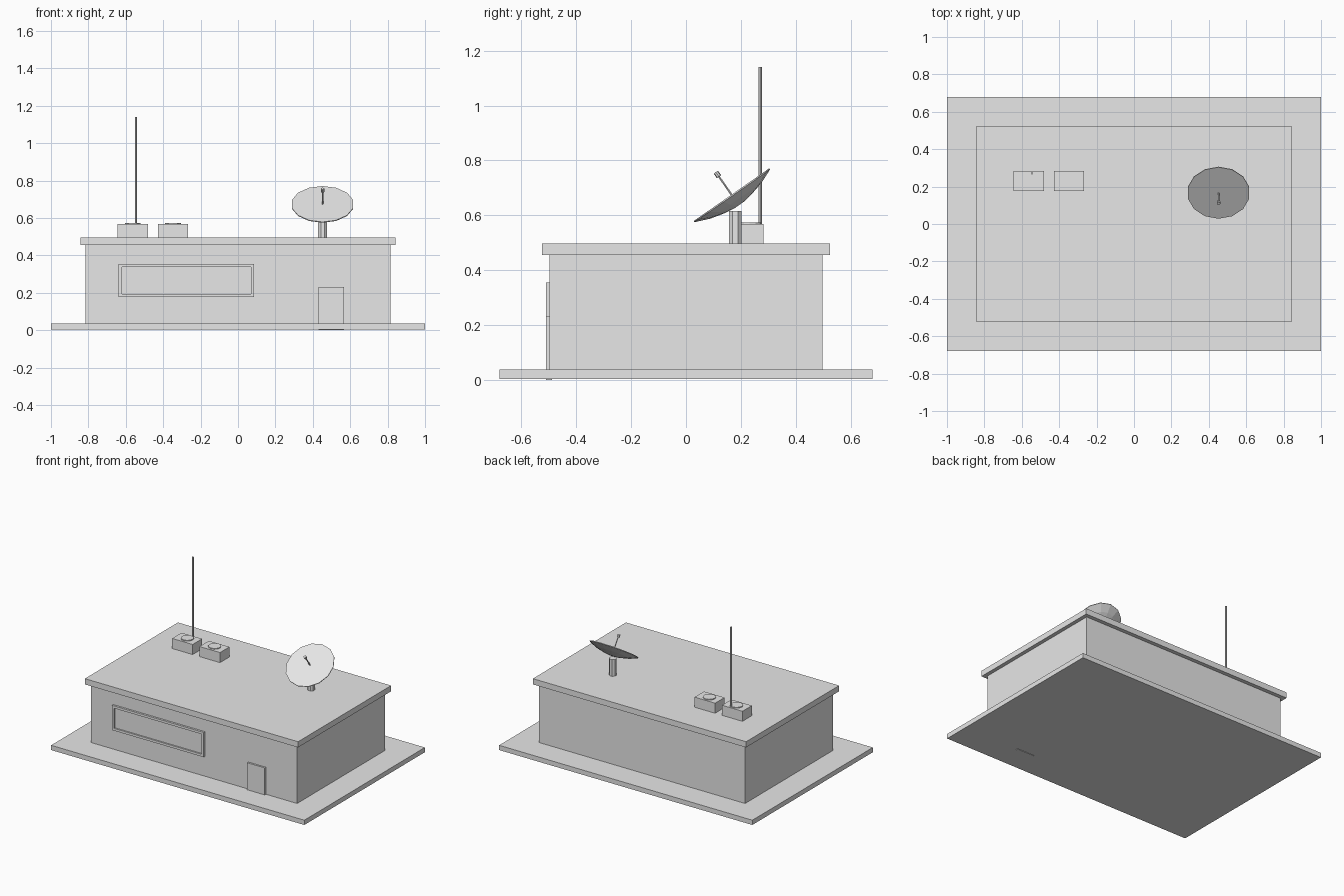
import bpy, bmesh, math
from mathutils import Vector, Matrix

if "Cube" in bpy.data.objects:
    bpy.data.objects.remove(bpy.data.objects["Cube"])

grey = bpy.data.materials.new("plain_grey")
grey.diffuse_color = (0.8, 0.8, 0.8, 1)
grey.use_nodes = True
grey.node_tree.nodes["Principled BSDF"].inputs["Base Color"].default_value = grey.diffuse_color


def finish(name, bm):
    bmesh.ops.recalc_face_normals(bm, faces=bm.faces)
    me = bpy.data.meshes.new(name)
    bm.to_mesh(me)
    bm.free()
    me.materials.append(grey)
    ob = bpy.data.objects.new(name, me)
    bpy.context.collection.objects.link(ob)
    return ob


def box(name, x0, x1, y0, y1, z0, z1, inset=0, recess=0):
    """Box by its limits; optional recessed panel on the front face."""
    bm = bmesh.new()
    size = Matrix.Diagonal((x1 - x0, y1 - y0, z1 - z0, 1))
    centre = Matrix.Translation(((x0 + x1) / 2, (y0 + y1) / 2, (z0 + z1) / 2))
    bmesh.ops.create_cube(bm, size=1, matrix=centre @ size)
    if inset:
        bm.normal_update()
        front = [f for f in bm.faces if f.normal.y < -0.9]
        bmesh.ops.inset_region(bm, faces=front, thickness=inset)
        walls = bmesh.ops.extrude_face_region(bm, geom=front)
        moved = [v for v in walls["geom"] if isinstance(v, bmesh.types.BMVert)]
        bmesh.ops.translate(bm, verts=moved, vec=(0, recess, 0))
        bmesh.ops.delete(bm, geom=front, context='FACES')
    return finish(name, bm)


def lathe(name, profile, sides, origin, axis=(0, 0, 1), turn=0.0):
    """Closed faceted solid from (radius, height) rings along an axis."""
    w = Vector(axis).normalized()
    u = Vector((1, 0, 0))
    v = w.cross(u)
    bm = bmesh.new()
    rings = []
    for r, h in profile:
        ring = []
        for i in range(sides):
            a = 2 * math.pi * i / sides + turn
            p = Vector(origin) + w * h + (u * math.cos(a) + v * math.sin(a)) * r
            ring.append(bm.verts.new(p))
        rings.append(ring)
    for a, b in zip(rings, rings[1:]):
        for i in range(sides):
            j = (i + 1) % sides
            bm.faces.new((a[i], a[j], b[j], b[i]))
    bm.faces.new(rings[0])
    bm.faces.new(rings[-1])
    return finish(name, bm)


# Building shell
box("base_slab", -1, 1, -0.68, 0.68, 0.003, 0.037)
box("walls", -0.815, 0.815, -0.497, 0.497, 0.03, 0.46)
box("roof_slab", -0.842, 0.842, -0.525, 0.525, 0.455, 0.496)

# Front window frame with recessed pane, and door running down through the slab
box("window", -0.638, 0.086, -0.511, -0.49, 0.178, 0.355, inset=0.024, recess=0.01)
box("door", 0.43, 0.568, -0.51, -0.488, 0.0, 0.23)

# Rooftop cooling units with fan covers
for side, cx in (("left", -0.563), ("right", -0.347)):
    box("cooling_unit_" + side, cx - 0.081, cx + 0.081, 0.177, 0.283, 0.49, 0.568)
    lathe("fan_cover_" + side, [(0.042, 0), (0.042, 0.011)], 12, (cx, 0.232, 0.563))

# Antenna mast
lathe("antenna_mast", [(0.006, 0), (0.006, 0.64)], 8, (-0.546, 0.271, 0.5))

# Satellite dish: post, tilted dish, feed arm and feed head
lathe("dish_post", [(0.025, 0), (0.025, 0.125)], 8, (0.452, 0.18, 0.49), turn=math.pi / 8)
axis = (0, -0.572, 0.82)
centre = (0.452, 0.166, 0.675)
lathe("dish", [(0.02, -0.047), (0.06, -0.041), (0.115, -0.027), (0.168, -0.005), (0.168, 0)],
      14, centre, axis, turn=math.pi / 2)
lathe("feed_arm", [(0.004, -0.01), (0.004, 0.085)], 6, centre, axis)
lathe("feed_head", [(0.0095, 0.08), (0.0095, 0.1)], 8, centre, axis)
